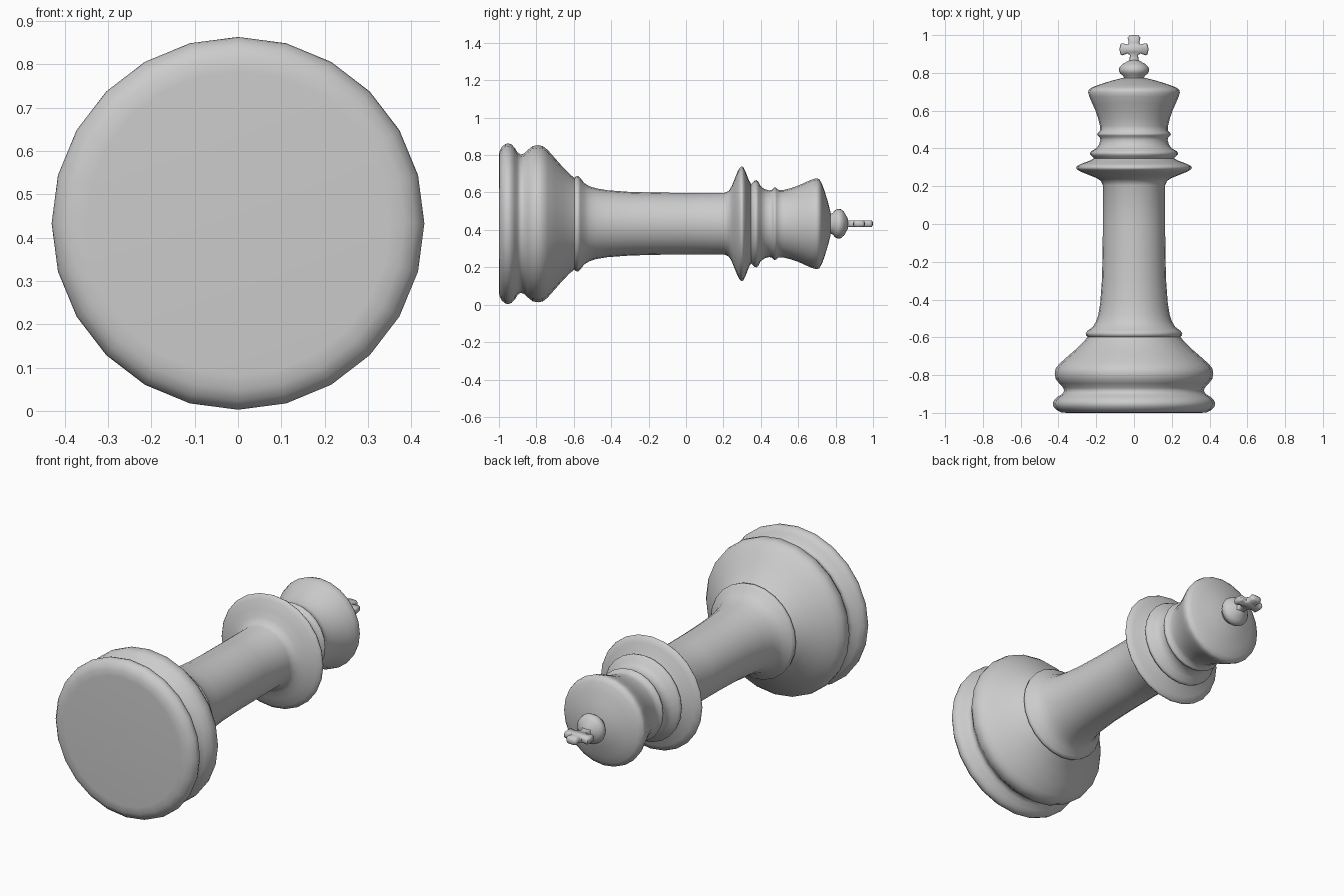
import bpy, bmesh, math

AXIS_Z = 0.433   # height of the lying piece's axis
SIDES = 24


def finish(name, bm, angle):
    bmesh.ops.recalc_face_normals(bm, faces=bm.faces)
    me = bpy.data.meshes.new(name)
    bm.to_mesh(me)
    bm.free()
    ob = bpy.data.objects.new(name, me)
    bpy.context.collection.objects.link(ob)
    bpy.ops.object.select_all(action='DESELECT')
    ob.select_set(True)
    bpy.context.view_layer.objects.active = ob
    bpy.ops.object.shade_smooth_by_angle(angle=math.radians(angle))
    return ob


def lathe(name, profile, angle=70):
    """Turn (y, radius) points around the long axis; radius 0 closes the end."""
    bm = bmesh.new()
    vs = [bm.verts.new((0, y, AXIS_Z + r)) for y, r in profile]
    es = [bm.edges.new(p) for p in zip(vs, vs[1:])]
    bmesh.ops.spin(bm, geom=vs + es, cent=(0, 0, AXIS_Z), axis=(0, 1, 0),
                   angle=math.tau, steps=SIDES, use_merge=False)
    bmesh.ops.remove_doubles(bm, verts=bm.verts, dist=0.0005)
    return finish(name, bm, angle)


# heavy foot with groove
lathe("base", [
    (-1, 0), (-1, 0.35), (-0.998, 0.385), (-0.985, 0.41), (-0.967, 0.426),
    (-0.95, 0.43), (-0.932, 0.423), (-0.915, 0.405), (-0.9, 0.38),
    (-0.885, 0.37), (-0.868, 0.374), (-0.845, 0.395), (-0.82, 0.415),
    (-0.79, 0.42), (-0.765, 0.415), (-0.74, 0.395), (-0.70, 0.35),
    (-0.66, 0.304), (-0.625, 0.268), (-0.597, 0.245)])

# ring, shaft and wide collar
lathe("shaft", [
    (-0.597, 0.245), (-0.59, 0.253), (-0.577, 0.256), (-0.565, 0.245),
    (-0.545, 0.218), (-0.515, 0.2), (-0.48, 0.189), (-0.42, 0.179),
    (-0.3, 0.17), (-0.15, 0.166), (0.0, 0.165), (0.205, 0.165),
    (0.228, 0.175), (0.244, 0.2), (0.26, 0.24), (0.278, 0.284),
    (0.288, 0.3), (0.297, 0.307), (0.307, 0.302), (0.32, 0.275),
    (0.335, 0.235), (0.348, 0.212)])

# two neck rings and the flared head
lathe("crown", [
    (0.348, 0.212), (0.356, 0.219), (0.366, 0.231), (0.376, 0.233),
    (0.386, 0.226), (0.4, 0.2), (0.42, 0.185), (0.445, 0.178),
    (0.46, 0.182), (0.468, 0.191), (0.476, 0.195), (0.484, 0.19),
    (0.495, 0.18), (0.52, 0.18), (0.56, 0.19), (0.6, 0.204),
    (0.64, 0.222), (0.675, 0.237), (0.697, 0.243), (0.712, 0.239),
    (0.725, 0.218), (0.74, 0.178), (0.758, 0.12), (0.772, 0.065),
    (0.778, 0)])

# button under the cross
lathe("finial", [
    (0.765, 0.05), (0.785, 0.058), (0.797, 0.073), (0.813, 0.08),
    (0.83, 0.077), (0.845, 0.063), (0.857, 0.042), (0.865, 0.028),
    (0.872, 0)])

# flat rounded cross, outline mirrored across x
half = [(0.035, 0.85), (0.023, 0.873), (0.022, 0.895), (0.035, 0.903),
        (0.06, 0.893), (0.072, 0.897), (0.077, 0.925), (0.072, 0.953),
        (0.06, 0.957), (0.033, 0.95), (0.028, 0.96), (0.034, 0.985),
        (0.025, 0.997), (0.01, 1.0)]
outline = half + [(-x, y) for x, y in reversed(half)]
bm = bmesh.new()
T = 0.018
layers = []
for z, s in ((-T, 0.008), (-T * 0.6, 0.002), (0, 0), (T * 0.6, 0.002), (T, 0.008)):
    ring = []
    for i, (x, y) in enumerate(outline):
        # inset each layer along the outline normal to round the rim
        ax, ay = outline[i - 1]
        bx, by = outline[(i + 1) % len(outline)]
        n = math.hypot(bx - ax, by - ay)
        ring.append(bm.verts.new((x - (by - ay) / n * s, y + (bx - ax) / n * s, AXIS_Z + z)))
    layers.append(ring)
for a, b in zip(layers, layers[1:]):
    for i in range(len(a)):
        bm.faces.new((a[i - 1], a[i], b[i], b[i - 1]))
bm.faces.new(layers[0])
bm.faces.new(layers[-1])
finish("cross", bm, 60)
